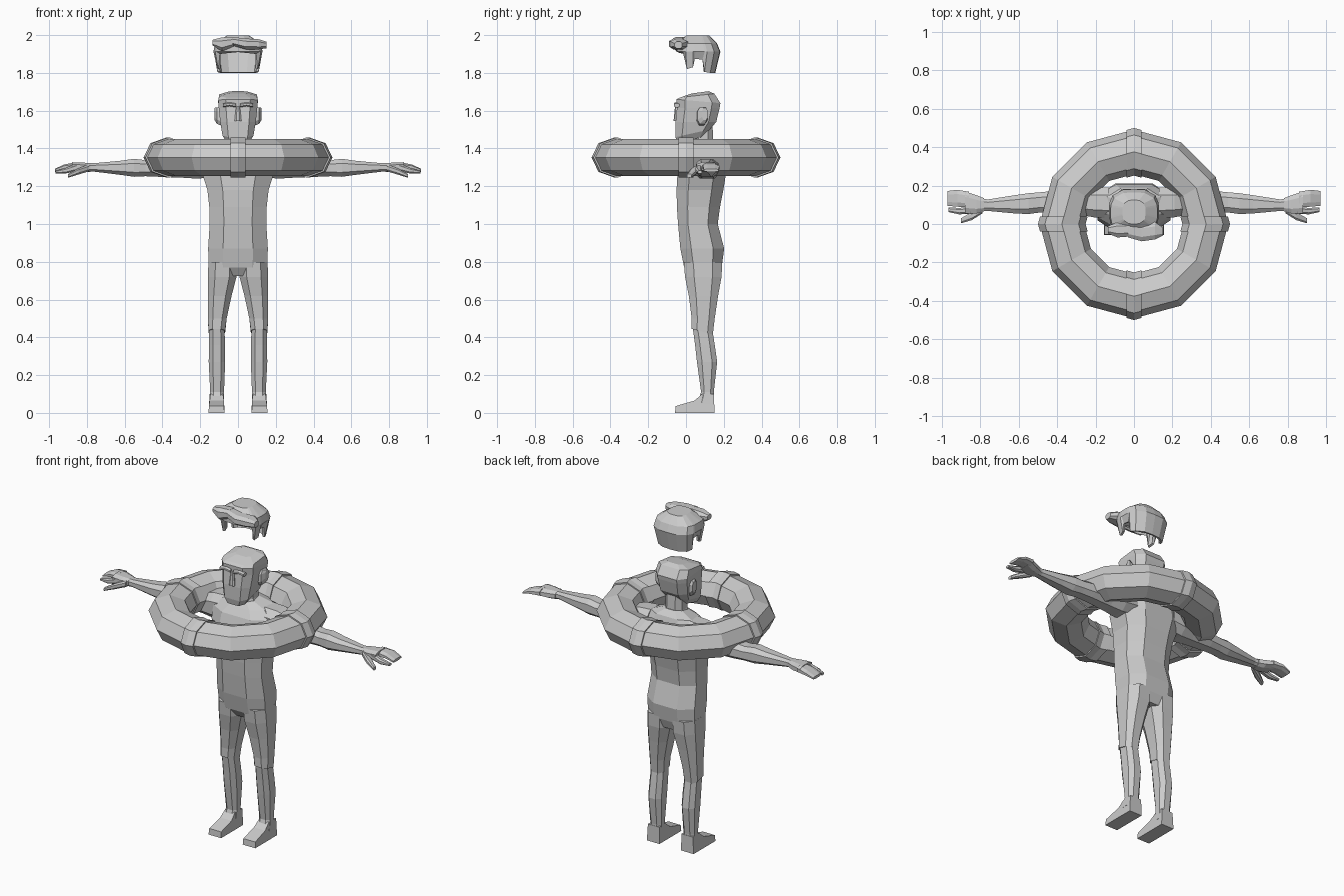
import bpy, bmesh, math
from mathutils import Vector, Matrix

grey = bpy.data.materials.new("plain grey")
grey.diffuse_color = (0.6, 0.6, 0.6, 1)


def make(name, verts, faces, mirror=False, solid=0):
    me = bpy.data.meshes.new(name)
    me.from_pydata([tuple(v) for v in verts], [], faces)
    bm = bmesh.new()
    bm.from_mesh(me)
    bmesh.ops.recalc_face_normals(bm, faces=bm.faces)
    bm.to_mesh(me)
    bm.free()
    me.materials.append(grey)
    ob = bpy.data.objects.new(name, me)
    bpy.context.collection.objects.link(ob)
    if solid:
        m = ob.modifiers.new("thickness", 'SOLIDIFY')
        m.thickness = solid
        m.offset = -1
    if mirror:
        ob.modifiers.new("mirror", 'MIRROR')
    return ob


def loft(name, rings, mirror=False, closed=False, cap=True, solid=0):
    n, m = len(rings[0]), len(rings)
    verts = [v for r in rings for v in r]
    faces = []
    for i in range(m if closed else m - 1):
        j = (i + 1) % m
        for k in range(n):
            l = (k + 1) % n
            faces.append((i * n + k, i * n + l, j * n + l, j * n + k))
    if cap and not closed:
        faces += [tuple(range(n)), tuple(range((m - 1) * n, m * n))]
    return make(name, verts, faces, mirror, solid)


# Eight-sided cross-section: a rectangle with cut corners
def octagon(a0, a1, b0, b1, k=0.5):
    ca, cb, ha, hb = (a0 + a1) / 2, (b0 + b1) / 2, (a1 - a0) / 2, (b1 - b0) / 2
    pts = [(1, -k), (1, k), (k, 1), (-k, 1), (-1, k), (-1, -k), (-k, -1), (k, -1)]
    return [(ca + ha * p, cb + hb * q) for p, q in pts]


# Upright section (z, x0, x1, y0, y1, rise from front to back)
def level(z, x0, x1, y0, y1, tilt=0, k=0.5):
    return [(x, y, z + tilt * ((y - y0) / (y1 - y0) - 0.5)) for x, y in octagon(x0, x1, y0, y1, k)]


# Sideways section
def across(x, y0, y1, z0, z1, k=0.5):
    return [(x, y, z) for y, z in octagon(y0, y1, z0, z1, k)]


# Torso: (z, half width, front, back)
loft("torso", [level(z, -w, w, a, b, t) for z, w, a, b, t in [
    (0.725, 0.085, 0.02, 0.17, 0), (0.775, 0.155, -0.01, 0.19, 0.01),
    (0.87, 0.158, -0.03, 0.202, 0), (1.0, 0.15, -0.042, 0.168, 0),
    (1.09, 0.152, -0.048, 0.18, 0), (1.18, 0.162, -0.05, 0.198, 0),
    (1.27, 0.19, -0.045, 0.212, 0), (1.345, 0.19, -0.02, 0.205, 0),
    (1.395, 0.14, 0.01, 0.185, 0.02), (1.425, 0.06, 0.035, 0.15, 0.02)]])

# Legs
loft("thigh", [level(*r) for r in [
    (0.43, 0.068, 0.157, 0.03, 0.142, -0.03), (0.50, 0.06, 0.158, 0.03, 0.152),
    (0.62, 0.034, 0.16, 0.015, 0.17), (0.72, 0.008, 0.16, -0.005, 0.188),
    (0.80, 0.006, 0.156, -0.012, 0.192)]], mirror=True)
loft("shin", [level(*r) for r in [
    (0.05, 0.075, 0.152, 0.06, 0.148), (0.11, 0.074, 0.147, 0.08, 0.147),
    (0.27, 0.068, 0.155, 0.058, 0.165), (0.36, 0.068, 0.154, 0.048, 0.152),
    (0.45, 0.072, 0.152, 0.036, 0.138)]], mirror=True)
foot_profile = [(-0.058, 0), (0.15, 0), (0.149, 0.10), (0.085, 0.10), (0.045, 0.065), (-0.055, 0.036)]
foot_x = [(0.072, 0.156), (0.072, 0.156), (0.074, 0.15), (0.08, 0.146), (0.074, 0.15), (0.074, 0.154)]
loft("foot", [[(foot_x[i][s], y, z) for i, (y, z) in enumerate(foot_profile)] for s in (0, 1)], mirror=True)

# Arms
loft("arm", [across(*r) for r in [
    (0.13, 0.03, 0.19, 1.25, 1.40), (0.21, 0.035, 0.19, 1.24, 1.395),
    (0.29, 0.05, 0.178, 1.245, 1.37), (0.42, 0.06, 0.172, 1.25, 1.345),
    (0.49, 0.06, 0.165, 1.253, 1.338), (0.55, 0.052, 0.16, 1.25, 1.345),
    (0.62, 0.055, 0.15, 1.26, 1.335), (0.76, 0.068, 0.128, 1.277, 1.322),
    (0.80, 0.068, 0.132, 1.277, 1.322)]], mirror=True)
loft("palm", [across(*r) for r in [
    (0.78, 0.066, 0.134, 1.276, 1.322), (0.82, 0.055, 0.15, 1.275, 1.325),
    (0.88, 0.055, 0.17, 1.285, 1.327)]], mirror=True)
loft("fingers", [across(*r) for r in [
    (0.86, 0.088, 0.168, 1.285, 1.327), (0.92, 0.09, 0.178, 1.287, 1.315),
    (0.97, 0.095, 0.172, 1.276, 1.292)]], mirror=True)
loft("forefinger", [across(*r) for r in [
    (0.85, 0.054, 0.088, 1.28, 1.32), (0.91, 0.05, 0.084, 1.268, 1.298),
    (0.965, 0.062, 0.086, 1.268, 1.282)]], mirror=True)
loft("thumb", [across(*r) for r in [
    (0.79, 0.055, 0.085, 1.278, 1.315), (0.845, 0.02, 0.062, 1.262, 1.295),
    (0.90, 0.004, 0.03, 1.245, 1.265)]], mirror=True)

# Neck and head
loft("neck", [level(*r) for r in [
    (1.38, -0.075, 0.075, 0.03, 0.17), (1.43, -0.055, 0.055, 0.04, 0.145),
    (1.53, -0.055, 0.055, 0.035, 0.14)]])
loft("head", [level(z, -w, w, a, b, t, 0.62) for z, w, a, b, t in [
    (1.445, 0.06, -0.048, 0.10, 0.04), (1.48, 0.082, -0.055, 0.125, 0.04),
    (1.54, 0.094, -0.055, 0.16, 0), (1.615, 0.102, -0.048, 0.178, 0),
    (1.65, 0.105, -0.05, 0.182, -0.02), (1.68, 0.10, -0.03, 0.15, 0.02),
    (1.697, 0.05, 0.03, 0.12, 0.012)]])
loft("ear", [[(x, y, z) for y, z in octagon(a, b, c, d)] for x, a, b, c, d in [
    (0.085, 0.055, 0.105, 1.52, 1.61), (0.112, 0.06, 0.115, 1.53, 1.618),
    (0.124, 0.085, 0.115, 1.55, 1.615)]], mirror=True)
loft("brow", [[(x, y, z + d) for y, z in octagon(-0.064, -0.035, 1.622, 1.642)]
              for x, d in [(0.01, -0.004), (0.045, 0.002), (0.08, -0.004)]], mirror=True)
loft("nose", [level(*r) for r in [
    (1.545, -0.018, 0.018, -0.066, -0.04), (1.625, -0.01, 0.01, -0.058, -0.04)]])

# Floating hair: a shell whose lower edge varies around the head
# (angle from the back, lower edge height)
hair_edge = [(0, 1.80), (25, 1.80), (50, 1.80), (68, 1.805), (74, 1.87), (98, 1.875),
             (104, 1.83), (122, 1.82), (130, 1.90), (155, 1.905), (180, 1.91)]
hair_edge += [(360 - a, z) for a, z in hair_edge[-2:0:-1]]


def hair_ring(z, rx, y0, y1, edge=False):
    out = []
    for a, low in hair_edge:
        t = math.radians(a)
        s, c = math.sin(t), math.cos(t)
        f = 1 / (abs(s) ** 3 + abs(c) ** 3) ** (1 / 3)
        out.append((rx * s * f, (y0 + y1) / 2 + (y1 - y0) / 2 * c * f, low if edge else z))
    return out


hair = [hair_ring(0, 0.112, -0.035, 0.155, True), hair_ring(1.912, 0.13, -0.05, 0.182),
        hair_ring(1.955, 0.122, -0.05, 0.165), hair_ring(1.997, 0.06, 0.0, 0.125)]
n = len(hair_edge)
shell = loft("hair", hair, cap=False, solid=0.014)
bm = bmesh.new()
bm.from_mesh(shell.data)
bm.verts.ensure_lookup_table()
bm.faces.new([bm.verts[3 * n + i] for i in range(n)])
bmesh.ops.recalc_face_normals(bm, faces=bm.faces)
bm.to_mesh(shell.data)
bm.free()
# Swept fringe tufts
loft("fringe_right", [[(x, y, z) for y, z in octagon(a, b, c, d)] for x, a, b, c, d in [
    (-0.03, -0.07, 0.0, 1.945, 1.99), (0.04, -0.09, 0.0, 1.925, 1.982),
    (0.11, -0.08, 0.01, 1.925, 1.978), (0.152, -0.06, -0.02, 1.93, 1.965)]])
loft("fringe_left", [[(x, y, z) for y, z in octagon(a, b, c, d)] for x, a, b, c, d in [
    (-0.135, -0.05, -0.01, 1.945, 1.975), (-0.085, -0.07, 0.01, 1.915, 1.988),
    (-0.02, -0.065, 0.01, 1.94, 1.99)]])


# Swim ring: twelve segments with an eight-sided section
def tube(rad, grow, z=1.352):
    return [(rad + (0.116 + grow) * math.cos(k * math.pi / 4),
             z + (0.099 + grow) * math.sin(k * math.pi / 4)) for k in range(8)]


loft("swim_ring", [[(r * math.cos(i * math.pi / 6), r * math.sin(i * math.pi / 6), z)
                    for r, z in tube(0.375, 0)] for i in range(12)], closed=True)
# Bands wrapped around the ring
for i, side in enumerate(("right", "back", "left", "front")):
    turn = Matrix.Rotation(i * math.pi / 2, 3, 'Z')
    loft("band_" + side, [[turn @ Vector((r - abs(w) * 0.27, w, z)) for r, z in tube(0.376, 0.008)]
                          for w in (-0.04, 0, 0.04)])
